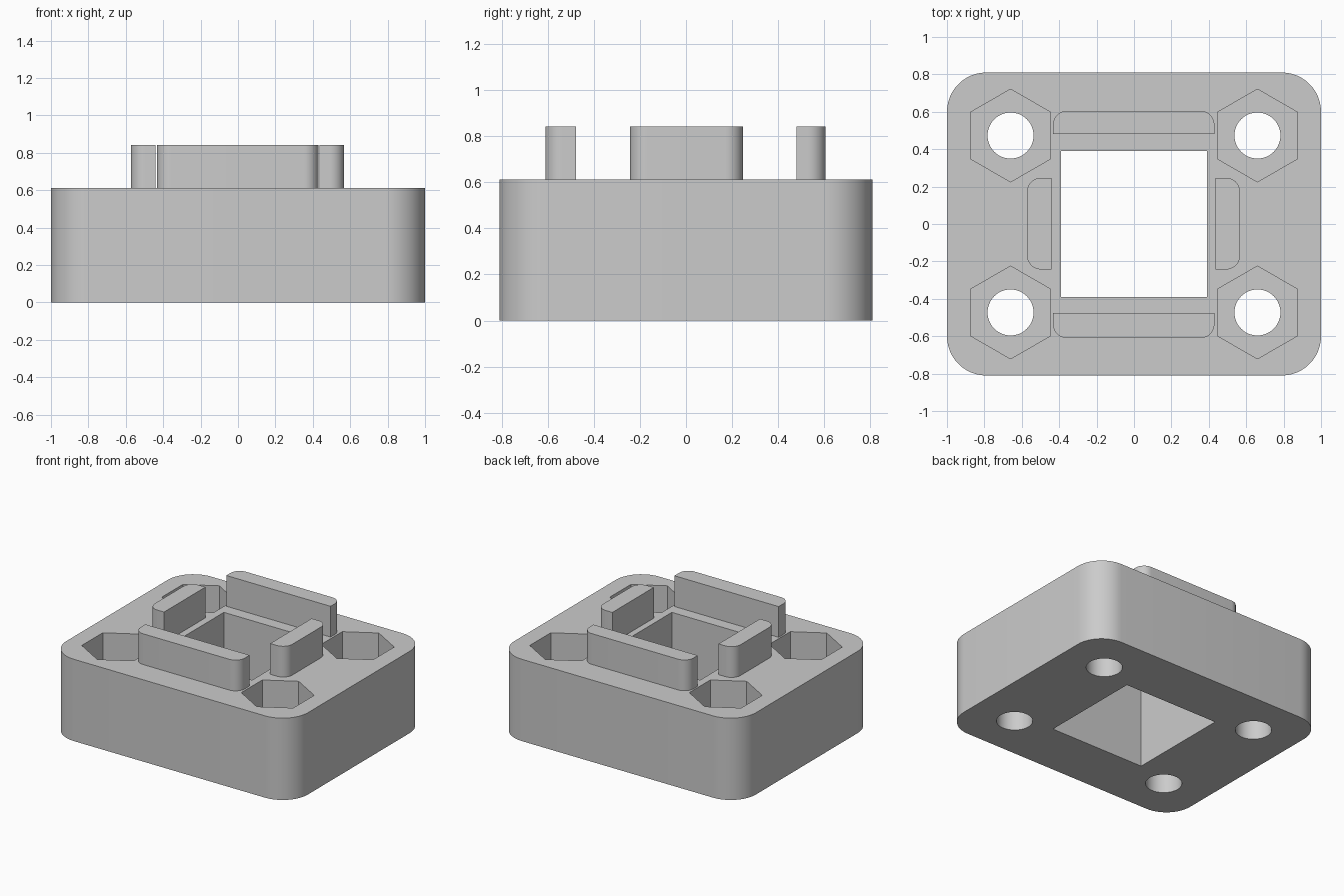
import bpy, bmesh, math

old = bpy.data.objects.get("Cube")
if old:
    bpy.data.objects.remove(old, do_unlink=True)

grey = bpy.data.materials.new("light_grey")
grey.use_nodes = True
colour = (0.6, 0.6, 0.6, 1)
grey.diffuse_color = colour
grey.node_tree.nodes["Principled BSDF"].inputs["Base Color"].default_value = colour

BLOCK_TOP = 0.612
TAB_TOP = 0.842
POCKET_FLOOR = 0.3


def prism(name, outline, z0, z1):
    """Extrude a flat counter-clockwise outline from z0 to z1."""
    bm = bmesh.new()
    face = bm.faces.new([bm.verts.new((x, y, z0)) for x, y in outline])
    grown = bmesh.ops.extrude_face_region(bm, geom=[face])["geom"]
    top = [v for v in grown if isinstance(v, bmesh.types.BMVert)]
    bmesh.ops.translate(bm, verts=top, vec=(0, 0, z1 - z0))
    bmesh.ops.recalc_face_normals(bm, faces=bm.faces)
    mesh = bpy.data.meshes.new(name)
    bm.to_mesh(mesh)
    bm.free()
    mesh.materials.append(grey)
    ob = bpy.data.objects.new(name, mesh)
    bpy.context.collection.objects.link(ob)
    return ob


def polygon(cx, cy, radius, sides, start=0):
    steps = [start + math.tau * i / sides for i in range(sides)]
    return [(cx + radius * math.cos(a), cy + radius * math.sin(a)) for a in steps]


def rectangle(x0, x1, y0, y1, radii=(0, 0, 0, 0), steps=12):
    """Outline with a radius per corner: right-back, left-back, left-front, right-front."""
    points = []
    corners = [(x1, y1, -1, -1), (x0, y1, 1, -1), (x0, y0, 1, 1), (x1, y0, -1, 1)]
    for k, ((x, y, sx, sy), r) in enumerate(zip(corners, radii)):
        if r == 0:
            points.append((x, y))
            continue
        for i in range(steps + 1):
            a = math.pi / 2 * (k + i / steps)
            points.append((x + sx * r + r * math.cos(a), y + sy * r + r * math.sin(a)))
    return points


def cut(target, cutter):
    mod = target.modifiers.new("cut", "BOOLEAN")
    mod.operation = "DIFFERENCE"
    mod.solver = "EXACT"
    mod.object = cutter
    bpy.context.view_layer.objects.active = target
    bpy.ops.object.modifier_apply(modifier=mod.name)
    bpy.data.objects.remove(cutter, do_unlink=True)


# Rounded block with the square opening
R = 0.21
block = prism("block", rectangle(-1, 1, -0.81, 0.81, (R, R, R, R)), 0, BLOCK_TOP)
cut(block, prism("opening_cutter", rectangle(-0.39, 0.39, -0.39, 0.39), -0.1, 1))

# Bolt holes with hexagonal nut pockets
for sx in (-1, 1):
    for sy in (-1, 1):
        cx, cy = sx * 0.66, sy * 0.473
        cut(block, prism("pocket_cutter", polygon(cx, cy, 0.248, 6, math.pi / 6), POCKET_FLOOR, 1))
        cut(block, prism("hole_cutter", polygon(cx, cy, 0.123, 48), -0.1, 1))

# Upright tabs, rounded on their outer corners
T = 0.075
tabs = [
    prism("back_tab", rectangle(-0.433, 0.43, 0.48, 0.605, (T, T, 0, 0)), BLOCK_TOP, TAB_TOP),
    prism("front_tab", rectangle(-0.433, 0.43, -0.61, -0.477, (0, 0, T, T)), BLOCK_TOP, TAB_TOP),
    prism("left_tab", rectangle(0.437, 0.567, -0.243, 0.247, (T, 0, 0, T)), BLOCK_TOP, TAB_TOP),
    prism("right_tab", rectangle(-0.572, -0.442, -0.243, 0.247, (0, T, T, 0)), BLOCK_TOP, TAB_TOP),
]

# Smooth the curves and keep the edges sharp
bpy.ops.object.select_all(action="DESELECT")
for ob in [block] + tabs:
    ob.select_set(True)
bpy.context.view_layer.objects.active = block
bpy.ops.object.shade_smooth_by_angle(angle=math.radians(30))
